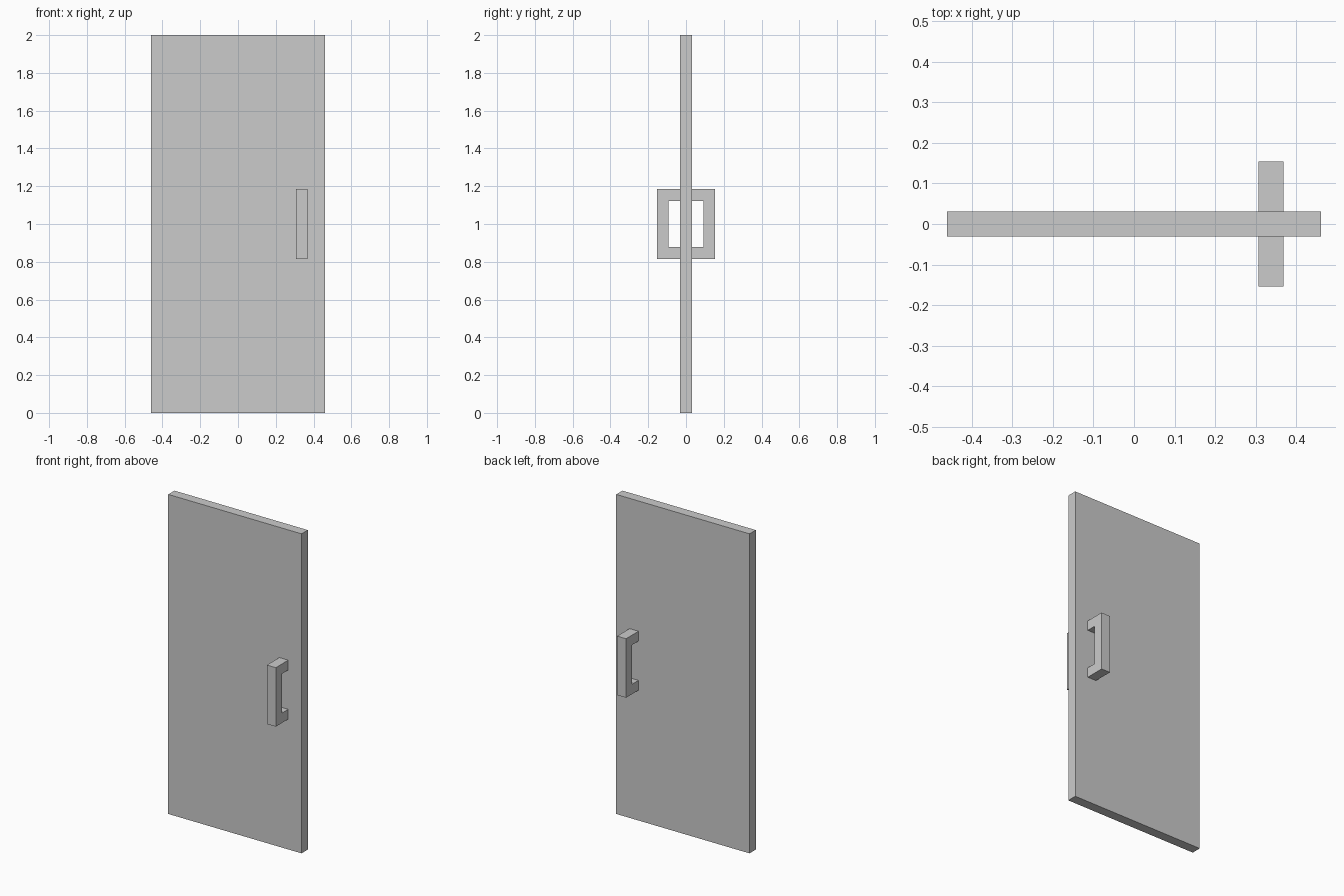
import bpy, bmesh

if "Cube" in bpy.data.objects:
    bpy.data.objects.remove(bpy.data.objects["Cube"])

U = 2 / 65  # module: the door is 30 x 2 x 65 modules


def mesh_object(name, bm):
    bmesh.ops.recalc_face_normals(bm, faces=bm.faces)
    mesh = bpy.data.meshes.new(name)
    bm.to_mesh(mesh)
    bm.free()
    obj = bpy.data.objects.new(name, mesh)
    bpy.context.collection.objects.link(obj)
    return obj


# Door slab
bm = bmesh.new()
bmesh.ops.create_cube(bm, size=1)
for v in bm.verts:
    v.co.x *= 30 * U
    v.co.y *= 2 * U
    v.co.z = (v.co.z + 0.5) * 65 * U
mesh_object("door_panel", bm)


# C-shaped pull handle: side profile (y, z) extruded along x
def handle(name, side):
    profile = [(1, 26.5), (5, 26.5), (5, 38.5), (1, 38.5),
               (1, 36.5), (3, 36.5), (3, 28.5), (1, 28.5)]
    bm = bmesh.new()
    face = bm.faces.new([bm.verts.new((10 * U, side * y * U, z * U)) for y, z in profile])
    ext = bmesh.ops.extrude_face_region(bm, geom=[face], use_keep_orig=True)
    moved = [g for g in ext["geom"] if isinstance(g, bmesh.types.BMVert)]
    bmesh.ops.translate(bm, verts=moved, vec=(2 * U, 0, 0))
    mesh_object(name, bm)


for name, side in (("front_handle", -1), ("back_handle", 1)):
    handle(name, side)
